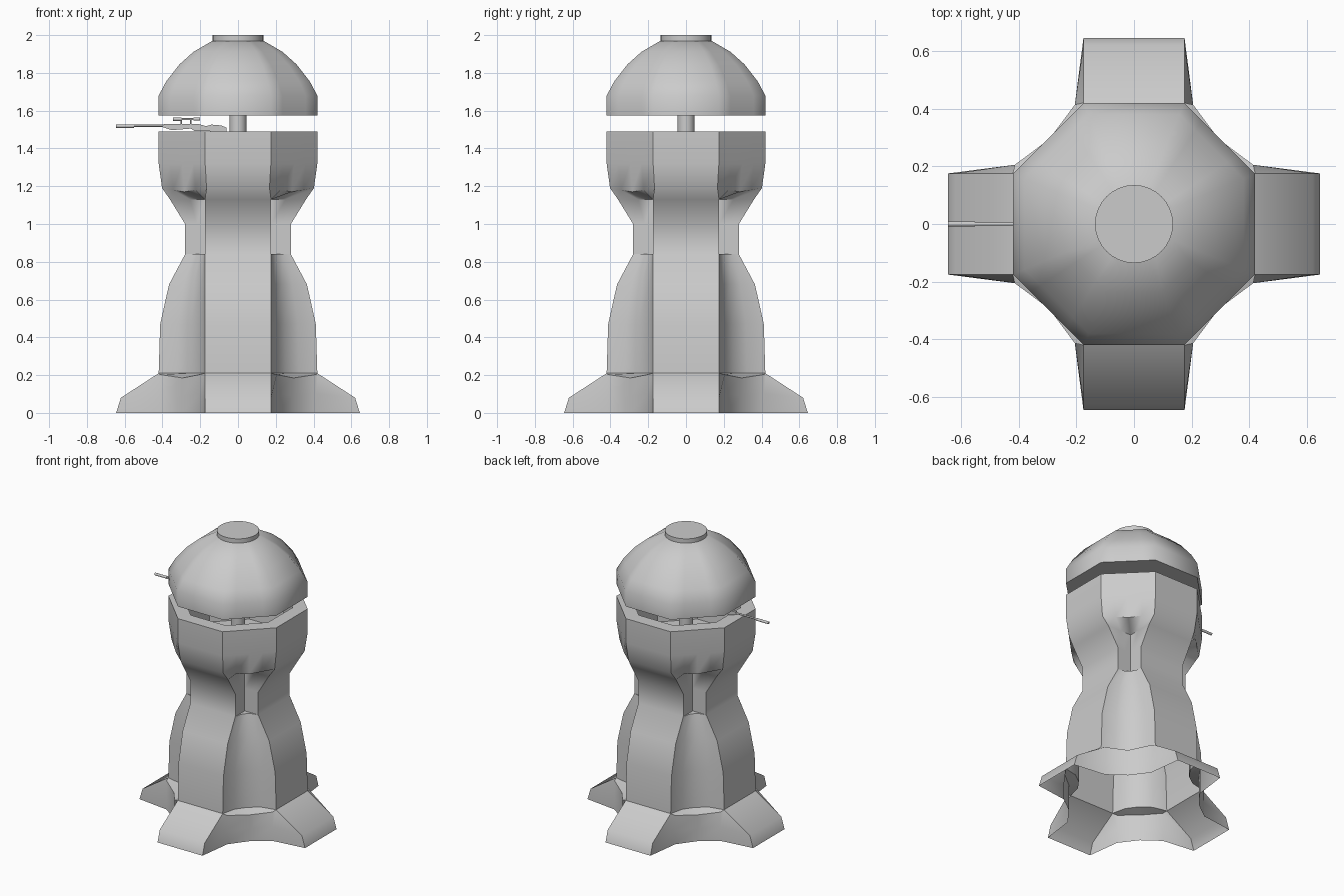
import bpy, bmesh, math
from mathutils import Matrix

if "Cube" in bpy.data.objects:
    bpy.data.objects.remove(bpy.data.objects["Cube"])

T = math.tan(math.pi / 8)


def finish(name, bm, angle):
    bmesh.ops.remove_doubles(bm, verts=bm.verts, dist=0.0005)
    bmesh.ops.recalc_face_normals(bm, faces=bm.faces)
    me = bpy.data.meshes.new(name)
    bm.to_mesh(me)
    bm.free()
    ob = bpy.data.objects.new(name, me)
    bpy.context.collection.objects.link(ob)
    bpy.ops.object.select_all(action='DESELECT')
    ob.select_set(True)
    bpy.context.view_layer.objects.active = ob
    bpy.ops.object.shade_smooth_by_angle(angle=math.radians(angle))
    return ob


def loft(name, rings, angle, cap_start=False, cap_end=False):
    """Each ring lists the points of one quarter; it is turned four times."""
    bm = bmesh.new()
    loops = []
    for quarter in rings:
        loop = []
        for k in range(4):
            rot = Matrix.Rotation(k * math.pi / 2, 3, 'Z')
            loop += [bm.verts.new(rot @ Matrix.Identity(3).col[0].to_3d() * 0) for _ in quarter]
            for v, p in zip(loop[-len(quarter):], quarter):
                v.co = p
                v.co = rot @ v.co
        loops.append(loop)
    for a, b in zip(loops, loops[1:]):
        n = len(a)
        for i in range(n):
            bm.faces.new((a[i], a[(i + 1) % n], b[(i + 1) % n], b[i]))
    if cap_start:
        bm.faces.new(loops[0])
    if cap_end:
        bm.faces.new(loops[-1])
    return finish(name, bm, angle)


def mirrored(a, p, m):
    """Quarter outline: rib edge, in-between, diagonal, and their mirror images."""
    flip = lambda q: (-q[1], -q[0], q[2])
    return [a, p, m, flip(p), flip(a)]


def fluted(r, m, z):
    # Rib of constant width with a concave corner reaching in to m
    return mirrored((.175, -r, z), (.175 + .3 * (m - .175), -(m + .42 * (r - m)), z), (m, -m, z))


def octagon(r, z, dip=0):
    w = r * T
    d = (r + w) / 2
    return mirrored((w, -r, z), ((w + d) / 2, -(r + d) / 2, z - dip / 2), (d, -d, z - dip))


def skirt(r, z, pz, mz):
    return mirrored((.175, -r, z), (.205, -.413, pz), (.294, -.294, mz))


# Tower shell: flared feet, fluted shaft, waist and open cup
loft("tower_body", [
    skirt(.645, 0, 0, 0),
    skirt(.62, .08, .10, .09),
    skirt(.42, .21, .203, .185),
    fluted(.42, .25, .21),
    fluted(.412, .248, .47),
    fluted(.365, .232, .68),
    fluted(.28, .205, .84),
    fluted(.28, .175, .84),
    fluted(.28, .175, 1.0),
    fluted(.36, .175, 1.13),
    octagon(.402, 1.19, .02),
    octagon(.42, 1.32),
    octagon(.42, 1.49),
    octagon(.33, 1.49),
    octagon(.31, 1.22),
], 44, cap_end=True)

# Domed roof
loft("roof_dome", [octagon(r, z) for r, z in (
    (.42, 1.575), (.42, 1.68), (.38, 1.755), (.31, 1.845), (.235, 1.912), (.135, 1.97))],
    50, cap_start=True, cap_end=True)


def cylinder(bm, r, a, b, x=0, y=0, sides=32):
    bmesh.ops.create_cone(bm, cap_ends=True, segments=sides, radius1=r, radius2=r, depth=b - a,
                          matrix=Matrix.Translation((x, y, (a + b) / 2)))


def tube(bm, r, a, b, z, sides=10):
    m = Matrix.Translation(((a + b) / 2, 0, z)) @ Matrix.Rotation(math.pi / 2, 4, 'Y')
    bmesh.ops.create_cone(bm, cap_ends=True, segments=sides, radius1=r, radius2=r, depth=b - a, matrix=m)


# Round cap on the roof and the post carrying it
for name, r, a, b in (("roof_cap", .135, 1.96, 2.0), ("roof_post", .045, 1.22, 1.6)):
    bm = bmesh.new()
    cylinder(bm, r, a, b)
    finish(name, bm, 40)

# Long gun resting on the rim: barrel, scope and mounts
bm = bmesh.new()
for r, a, b, z in ((.009, -.645, -.55, 1.518), (.006, -.56, -.38, 1.52),
                   (.006, -.33, -.21, 1.555), (.009, -.345, -.30, 1.555), (.008, -.235, -.2, 1.555)):
    tube(bm, r, a, b, z)
for x in (-.30, -.25):
    cylinder(bm, .004, 1.52, 1.555, x, sides=8)
finish("gun_barrel_and_scope", bm, 40)

# Gun body and stock, extruded from a side profile
bm = bmesh.new()
side = [(-.40, 1.513), (-.35, 1.497), (-.25, 1.505), (-.23, 1.492), (-.06, 1.490), (-.06, 1.510),
        (-.09, 1.522), (-.14, 1.526), (-.17, 1.518), (-.21, 1.530), (-.39, 1.530)]
face = bm.faces.new([bm.verts.new((x, -.009, z)) for x, z in side])
new = bmesh.ops.extrude_face_region(bm, geom=[face])["geom"]
bmesh.ops.translate(bm, vec=(0, .018, 0), verts=[g for g in new if isinstance(g, bmesh.types.BMVert)])
finish("gun_stock", bm, 30)
